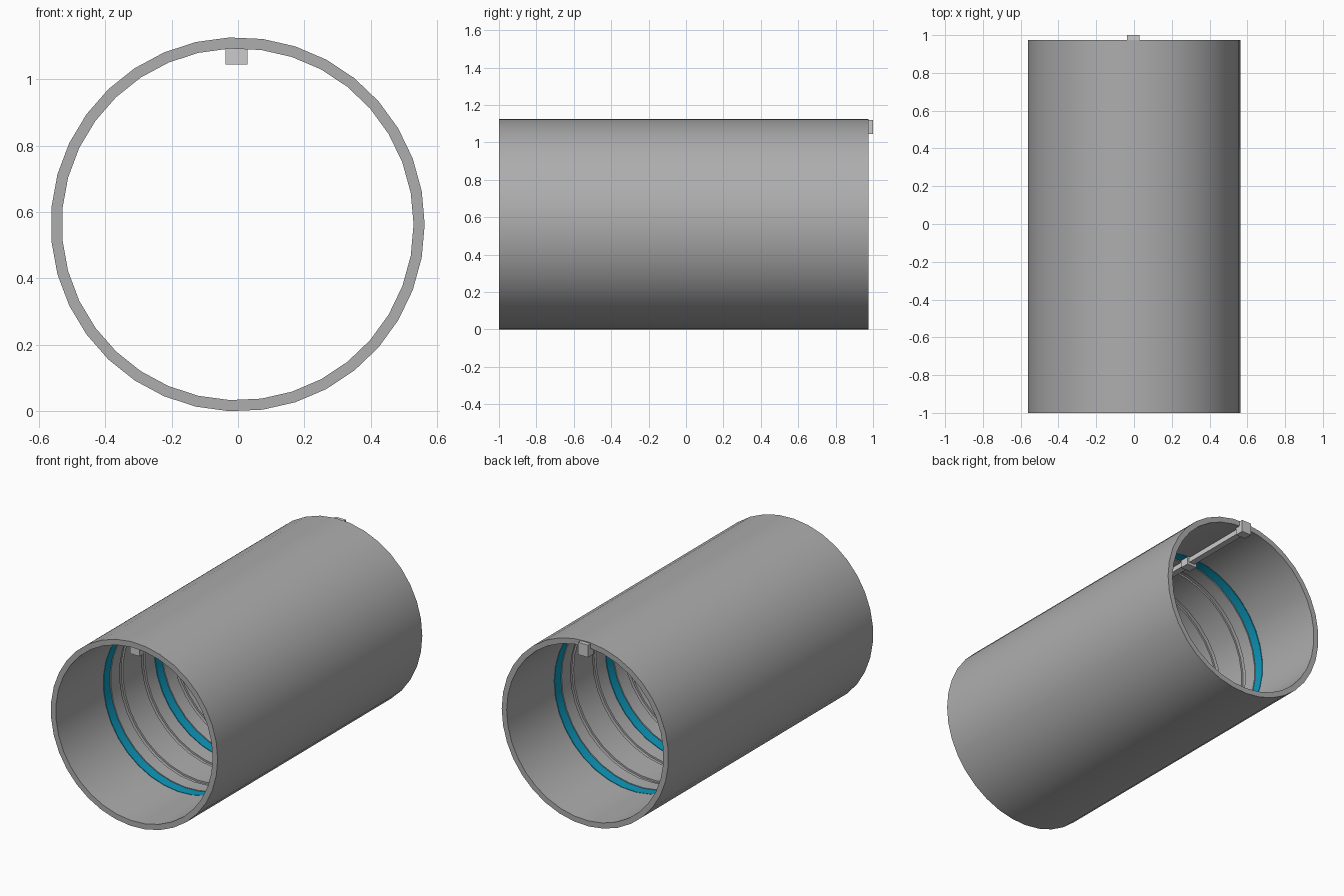
import bpy, bmesh
from math import cos, sin, tau

if "Cube" in bpy.data.objects:
    bpy.data.objects.remove(bpy.data.objects["Cube"])

SIDES = 35
R_OUT, R_IN, R_GROOVE = 0.5635, 0.530, 0.541
CX, CZ = -0.001, 0.563
Y0, Y1 = -1.0, 0.975
LENGTH = Y1 - Y0


def finish(name, bm, mat=None, smooth=False):
    bmesh.ops.recalc_face_normals(bm, faces=bm.faces)
    mesh = bpy.data.meshes.new(name)
    bm.to_mesh(mesh)
    bm.free()
    obj = bpy.data.objects.new(name, mesh)
    bpy.context.collection.objects.link(obj)
    if mat:
        mesh.materials.append(mat)
    if smooth:
        bpy.ops.object.select_all(action='DESELECT')
        obj.select_set(True)
        bpy.context.view_layer.objects.active = obj
        bpy.ops.object.shade_smooth_by_angle()
    return obj


def revolve(name, profile, mat=None):
    """Spin a closed (y, radius) profile around the tube axis."""
    bm = bmesh.new()
    rows = [[bm.verts.new((CX + r * cos(tau * i / SIDES), y, CZ + r * sin(tau * i / SIDES)))
             for y, r in profile] for i in range(SIDES)]
    n = len(profile)
    for i in range(SIDES):
        a, b = rows[i], rows[(i + 1) % SIDES]
        for j in range(n):
            k = (j + 1) % n
            bm.faces.new((a[j], a[k], b[k], b[j]))
    return finish(name, bm, mat, True)


def box(name, x0, x1, y0, y1, z0, z1):
    bm = bmesh.new()
    bmesh.ops.create_cube(bm, size=1)
    for v in bm.verts:
        v.co = (x1 if v.co.x > 0 else x0, y1 if v.co.y > 0 else y0, z1 if v.co.z > 0 else z0)
    return finish(name, bm)


def material(name, color):
    mat = bpy.data.materials.new(name)
    mat.diffuse_color = (*color, 1)
    mat.use_nodes = True
    mat.node_tree.nodes["Principled BSDF"].inputs["Base Color"].default_value = mat.diffuse_color
    return mat


dark_grey = material("dark_grey", (0.42, 0.42, 0.42))
blue = material("blue_light", (0.004, 0.32, 0.51))

# Grooves along the inner wall: (centre y, half width)
lights = [(Y0 + LENGTH * f, 0.036) for f in (0.25, 0.5, 0.75)]
seams = [(Y0 + d, 0.015) for d in (0.63, 0.845, 1.13, 1.345)]

# Tube wall with grooved interior
profile = [(Y1, R_IN), (Y1, R_OUT), (Y0, R_OUT), (Y0, R_IN)]
for y, h in sorted(lights + seams):
    profile += [(y - h, R_IN), (y - h, R_GROOVE), (y + h, R_GROOVE), (y + h, R_IN)]
revolve("tunnel_wall", profile, dark_grey)

# Blue bands set in the wide grooves
for i, (y, h) in enumerate(lights):
    w = h - 0.006
    revolve(f"light_ring_{i + 1}", [(y - w, 0.531), (y + w, 0.531), (y + w, 0.543), (y - w, 0.543)], blue)

# Ceiling rail running the full length
RX = -0.005
box("ceiling_rail", RX - 0.02, RX + 0.02, -0.97, 0.98, 1.060, 1.10)

# Brackets at the ends and at each light ring
spans = [(-0.99, -0.95), (0.945, 1.0)] + [(y - 0.03, y + 0.03) for y, _ in lights]
for i, (a, b) in enumerate(spans):
    box(f"rail_bracket_{i + 1}", RX - 0.033, RX + 0.033, a, b, 1.045, 1.12)
